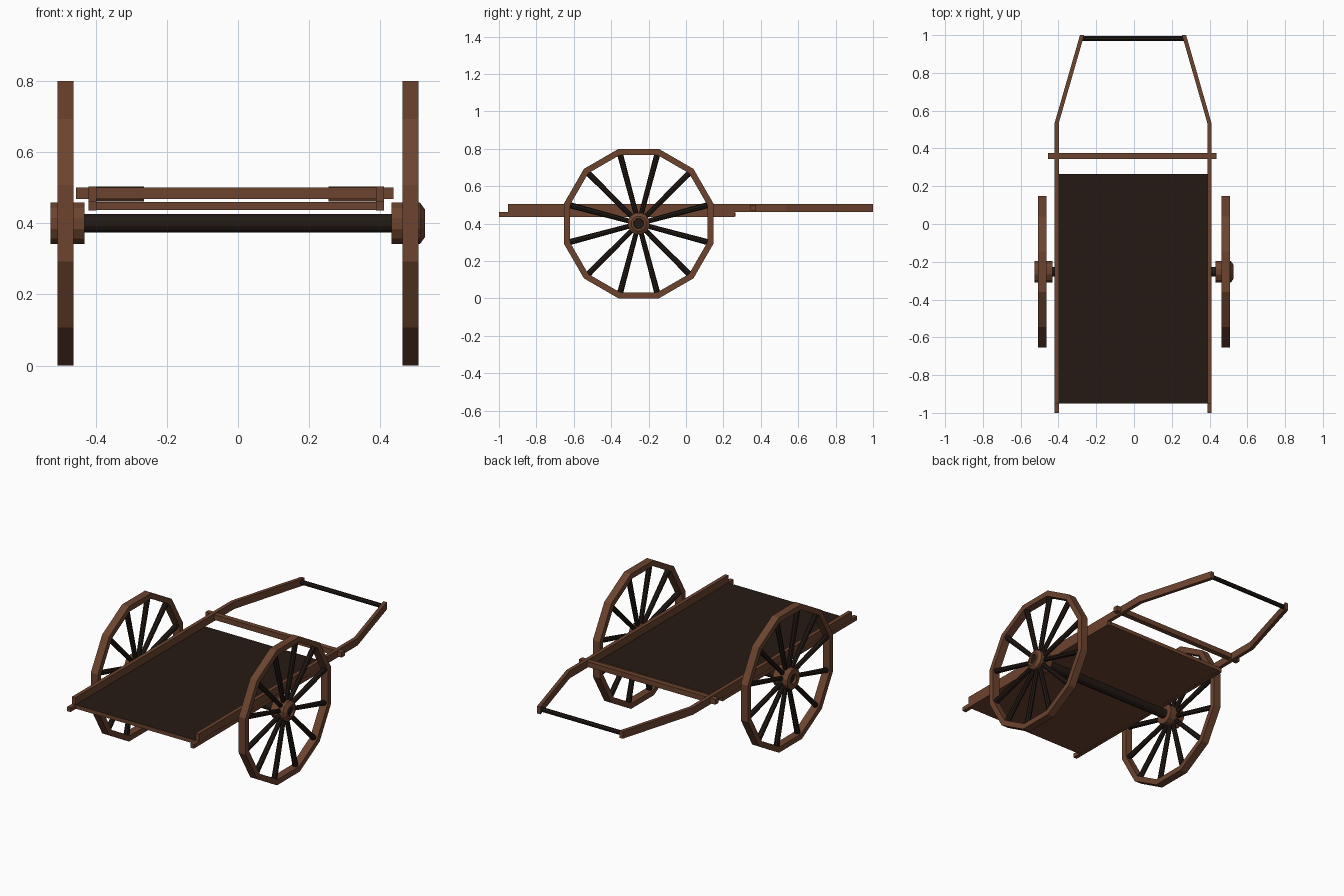
import bpy, bmesh, math
from mathutils import Vector, Matrix

if "Cube" in bpy.data.objects:
    bpy.data.objects.remove(bpy.data.objects["Cube"])


def material(name, col):
    m = bpy.data.materials.new(name)
    m.diffuse_color = (*col, 1)
    m.use_nodes = True
    m.node_tree.nodes["Principled BSDF"].inputs["Base Color"].default_value = m.diffuse_color
    return m


BROWN = material("brown_wood", (0.15, 0.057, 0.028))
DARK = material("dark_wood", (0.016, 0.010, 0.007))
BED = material("bed_wood", (0.019, 0.010, 0.007))


def finish(name, bm, *mats):
    bmesh.ops.recalc_face_normals(bm, faces=bm.faces)
    me = bpy.data.meshes.new(name)
    bm.to_mesh(me)
    bm.free()
    ob = bpy.data.objects.new(name, me)
    bpy.context.collection.objects.link(ob)
    for m in mats:
        me.materials.append(m)
    return ob


def box(name, lo, hi, *mats):
    bm = bmesh.new()
    lo, hi = Vector(lo), Vector(hi)
    bmesh.ops.create_cube(bm, size=1, matrix=Matrix.Translation((lo + hi) / 2)
                          @ Matrix.Diagonal((*(hi - lo), 1)))
    return finish(name, bm, *mats)


def lathe(name, profile, cy, cz, sides, mat, closed=False):
    """Spin an (x, radius) profile around the x axis through (cy, cz)."""
    bm = bmesh.new()
    rings = []
    for i in range(sides):
        a = 2 * math.pi * (i + 0.5) / sides
        rings.append([bm.verts.new((x, cy + r * math.cos(a), cz + r * math.sin(a)))
                      for x, r in profile])
    n = len(profile)
    for i in range(sides):
        p, q = rings[i], rings[(i + 1) % sides]
        for j in range(n if closed else n - 1):
            k = (j + 1) % n
            bm.faces.new((p[j], q[j], q[k], p[k]))
    if not closed:
        bm.faces.new([r[0] for r in rings])
        bm.faces.new([r[-1] for r in rings])
    return finish(name, bm, mat)


CY, CZ = -0.253, 0.4
OUT = 0.4 / math.cos(math.pi / 12)
INN = 0.368 / math.cos(math.pi / 12)

for side, s in (("left", -1), ("right", 1)):
    # twelve-sided rim
    lathe(side + "_wheel_rim", [(s * 0.462, OUT), (s * 0.508, OUT),
                                (s * 0.508, INN), (s * 0.462, INN)], CY, CZ, 12, BROWN, True)
    # hub ring; the right one has a chamfered outer edge
    outer = [(0.512, 0.06), (0.526, 0.04)] if s > 0 else [(0.528, 0.06)]
    xe = outer[-1][0]
    prof = [(0.432, 0.026), (0.432, 0.06)] + outer + [(xe, 0.028), (0.505, 0.028)]
    lathe(side + "_hub", [(s * x, r) for x, r in prof], CY, CZ, 12, BROWN, True)
    # tapered spokes running to the rim corners
    bm = bmesh.new()
    for i in range(12):
        a = 2 * math.pi * (i + 0.5) / 12
        m = (Matrix.Translation((s * 0.485, CY, CZ)) @ Matrix.Rotation(a, 4, 'X')
             @ Matrix.Translation((0, 0.215, 0)) @ Matrix.Rotation(-math.pi / 2, 4, 'X'))
        bmesh.ops.create_cone(bm, cap_ends=True, segments=8, radius1=0.013,
                              radius2=0.016, depth=0.335, matrix=m)
    finish(side + "_spokes", bm, DARK)

    # side rail: straight, then bending inward to form the pull shaft
    off = -0.005
    path = [(0.404, -0.953), (0.404, 0.535), (0.27, 1.0)]
    bm = bmesh.new()
    rows = []
    for x, y in path:
        w = 0.011
        rows.append([bm.verts.new((off + s * (x + dx), y, z))
                     for dx, z in ((-w, 0.461), (w, 0.461), (w, 0.504), (-w, 0.504))])
    for p, q in zip(rows, rows[1:]):
        for j in range(4):
            k = (j + 1) % 4
            bm.faces.new((p[j], p[k], q[k], q[j]))
    bm.faces.new(rows[0])
    bm.faces.new(rows[-1])
    finish(side + "_rail", bm, BROWN)
    # lower runner under the rail
    xa, xb = sorted((off + s * 0.393, off + s * 0.416))
    box(side + "_runner", (xa, -1.0, 0.436), (xb, 0.26, 0.461), BROWN)

# axle
lathe("axle", [(-0.515, 0.027), (0.515, 0.027)], CY, CZ, 12, DARK)

# cart bed, dark on the upper face
bed = box("bed", (-0.4, -0.95, 0.437), (0.39, 0.265, 0.46), BROWN, BED)
for f in bed.data.polygons:
    if f.normal.z > 0.5:
        f.material_index = 1

# cross bar and pull handle
box("cross_bar", (-0.455, 0.345, 0.469), (0.438, 0.375, 0.5), BROWN)
lathe("handle", [(-0.275, 0.013), (0.265, 0.013)], 0.982, 0.483, 8, DARK)
